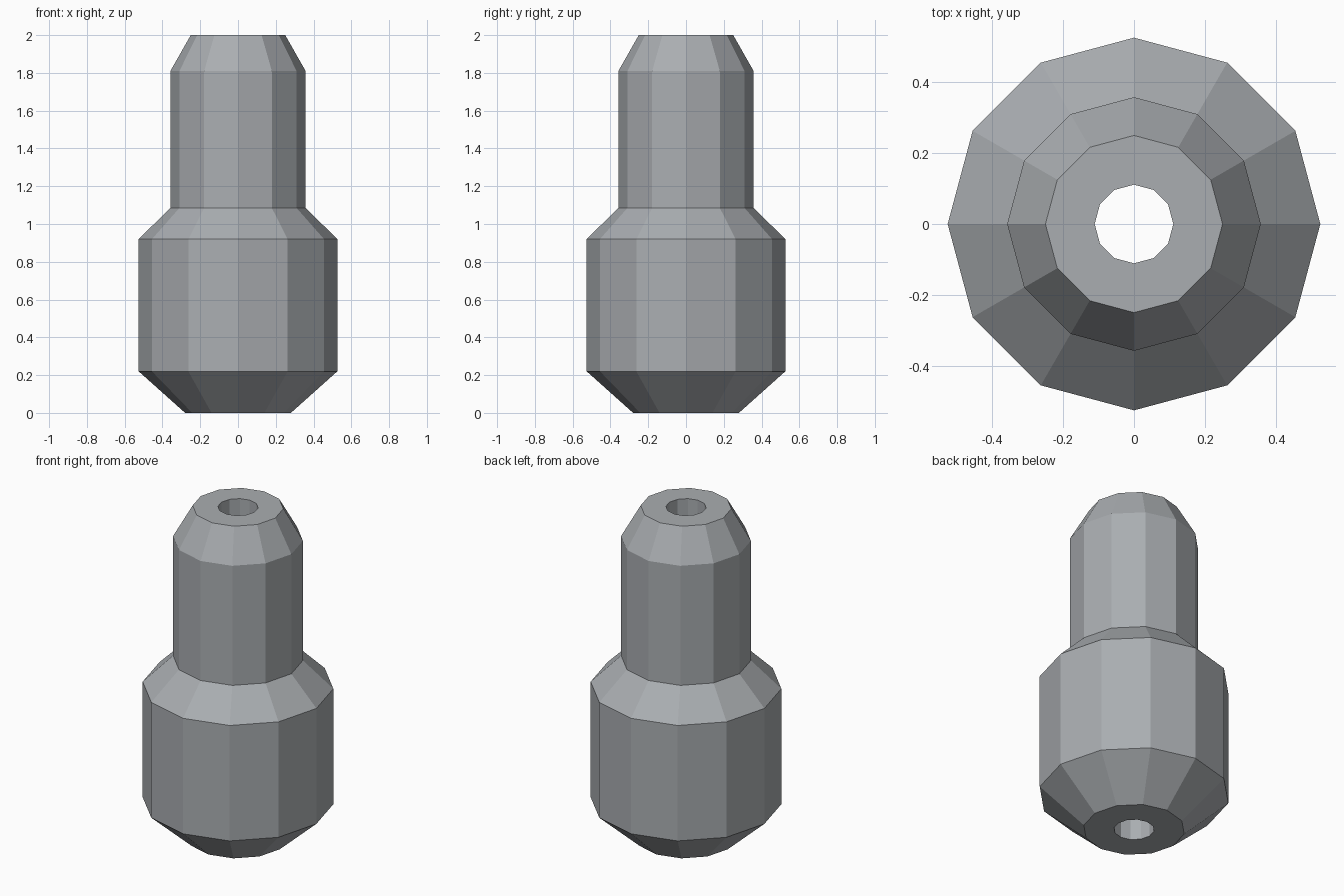
import bpy, bmesh
from math import cos, sin, pi

if "Cube" in bpy.data.objects:
    bpy.data.objects.remove(bpy.data.objects["Cube"])

SIDES = 12

# flat grey metal
metal = bpy.data.materials.new("grey_metal")
metal.diffuse_color = (0.40, 0.42, 0.44, 1.0)
metal.use_nodes = True
metal.node_tree.nodes["Principled BSDF"].inputs["Base Color"].default_value = metal.diffuse_color

# closed profile (radius, height): bore, lower taper, wide body, shoulder, neck, chamfer
profile = [(0.111, 0.0), (0.28, 0.0), (0.526, 0.22), (0.526, 0.92),
           (0.358, 1.085), (0.358, 1.81), (0.25, 2.0), (0.111, 2.0)]


def lathe(name, points, sides, material):
    """Revolve a closed profile around z into flat-sided rings."""
    bm = bmesh.new()
    rings = [[bm.verts.new((r * cos(2 * pi * i / sides), r * sin(2 * pi * i / sides), z))
              for i in range(sides)] for r, z in points]
    for a, b in zip(rings, rings[1:] + rings[:1]):
        for i in range(sides):
            j = (i + 1) % sides
            bm.faces.new((a[i], a[j], b[j], b[i]))
    bmesh.ops.recalc_face_normals(bm, faces=bm.faces)
    mesh = bpy.data.meshes.new(name)
    bm.to_mesh(mesh)
    bm.free()
    mesh.materials.append(material)
    obj = bpy.data.objects.new(name, mesh)
    bpy.context.collection.objects.link(obj)
    return obj


# stepped sleeve with a through bore
lathe("stepped_sleeve", profile, SIDES, metal)
